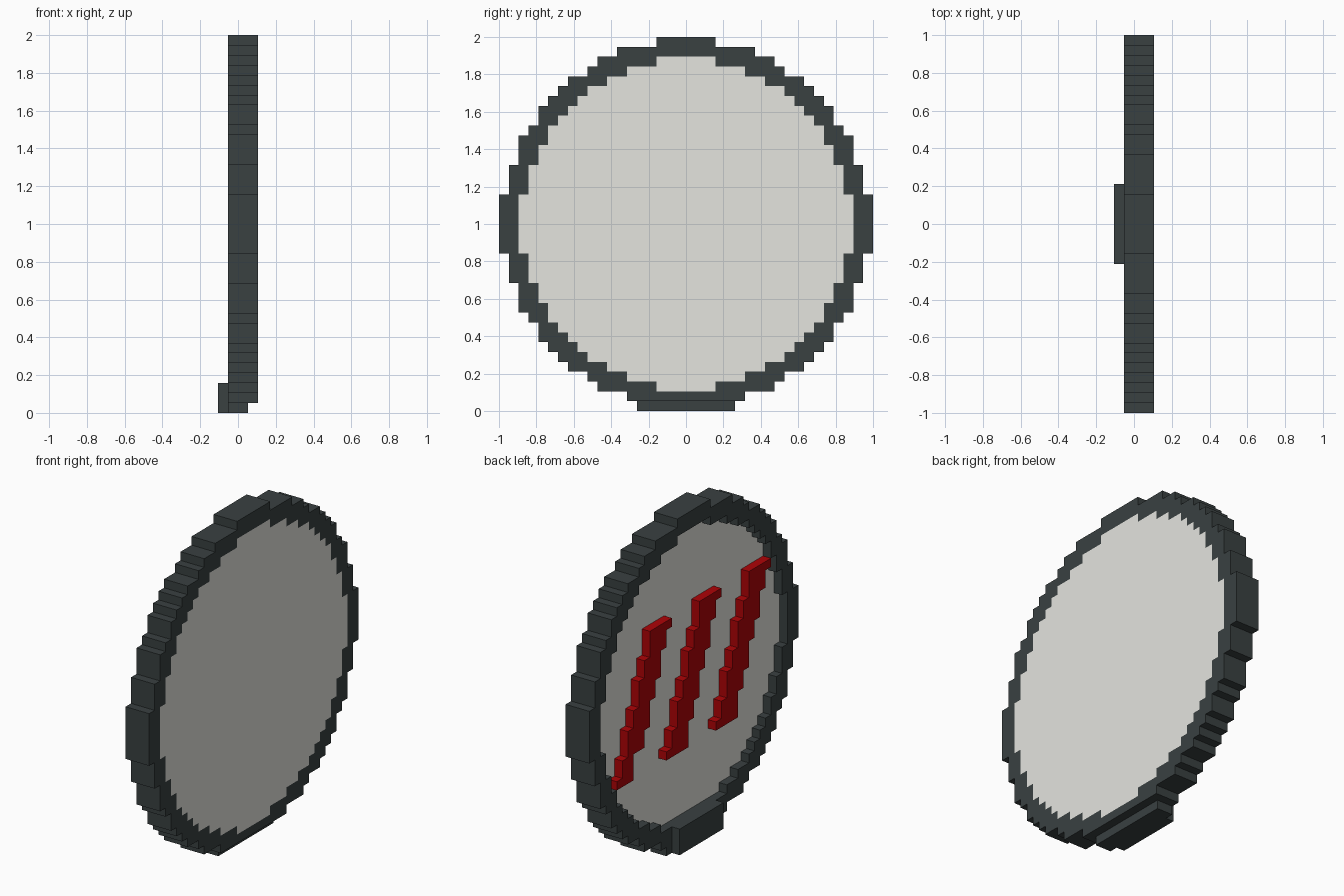
import bpy, bmesh
from mathutils import Vector

if "Cube" in bpy.data.objects:
    bpy.data.objects.remove(bpy.data.objects["Cube"])

V = 1 / 19          # edge of one block; the disc is 38 blocks across


def material(name, rgb):
    m = bpy.data.materials.new(name)
    m.diffuse_color = (*rgb, 1)
    m.use_nodes = True
    m.node_tree.nodes["Principled BSDF"].inputs["Base Color"].default_value = m.diffuse_color
    return m


DARK = material("dark slate", (0.041, 0.052, 0.053))
PALE = material("pale grey", (0.78, 0.78, 0.74))
RED = material("deep red", (0.42, 0.001, 0.002))


def slab(name, cells, x0, x1, mat):
    """Extrude a set of (y, z) blocks from x0 to x1 as one clean solid."""
    bm = bmesh.new()
    corners = {}

    def vert(y, z):
        if (y, z) not in corners:
            corners[y, z] = bm.verts.new((x0 * V, y * V, z * V))
        return corners[y, z]

    for y, z in sorted(cells):
        bm.faces.new((vert(y, z), vert(y + 1, z), vert(y + 1, z + 1), vert(y, z + 1)))
    ext = bmesh.ops.extrude_face_region(bm, geom=bm.faces[:], use_keep_orig=True)
    bmesh.ops.translate(bm, vec=Vector(((x1 - x0) * V, 0, 0)),
                        verts=[g for g in ext["geom"] if isinstance(g, bmesh.types.BMVert)])
    bmesh.ops.recalc_face_normals(bm, faces=bm.faces)
    mesh = bpy.data.meshes.new(name)
    bm.to_mesh(mesh)
    bm.free()
    mesh.materials.append(mat)
    ob = bpy.data.objects.new(name, mesh)
    bpy.context.collection.objects.link(ob)
    return ob


def disc(halves):
    """Blocks of a round shape from half widths, listed from the middle row outwards."""
    return {(y, z) for r, h in enumerate(halves) for z in (19 + r, 18 - r) for y in range(-h, h)}


def rect(y0, y1, z0, z1):
    return {(y, z) for y in range(y0, y1) for z in range(z0, z1)}


# Stepped outlines of the rim and of the panel inside it
outer = disc([19, 19, 19, 18, 18, 18, 17, 17, 17, 16, 15, 15, 14, 13, 12, 10, 9, 7, 3])
inner = disc([17, 17, 17, 16, 16, 16, 15, 15, 14, 14, 13, 12, 11, 10, 8, 6, 3])

# Rim: its two lowest rows are reshaped for the foot
rim = {c for c in outer - inner if c[1] > 1} | rect(-6, 6, 1, 2)
slab("rim", rim, -1, 2, DARK)
slab("foot_base", rect(-5, 5, 0, 1), -1, 1, DARK)
slab("foot_plate", rect(-4, 4, 0, 3), -2, -1, DARK)
slab("foot_fill", rect(-3, 3, 2, 3), -1, 0, DARK)

# Panel: level with the rim on the +x side, one block deep on the -x side
slab("panel", inner, 0, 2, PALE)

# Three slanted stepped stripes; the right edge is the left edge turned half round
edge = [5, 4, 4, 3, 3, 3, 2, 2, 1, 1, 1, 0, 0, -1, -1, -1]
for i, shift in enumerate((-9, 0, 9)):
    stripe = {(y + shift, 11 + r) for r in range(16) for y in range(-edge[15 - r], edge[r])}
    if shift == 9:      # the stripe nearest the rim has a narrower lower tip
        stripe -= rect(10, 11, 11, 14)
    slab(f"stripe_{i + 1}", stripe, -1, 0, RED)
